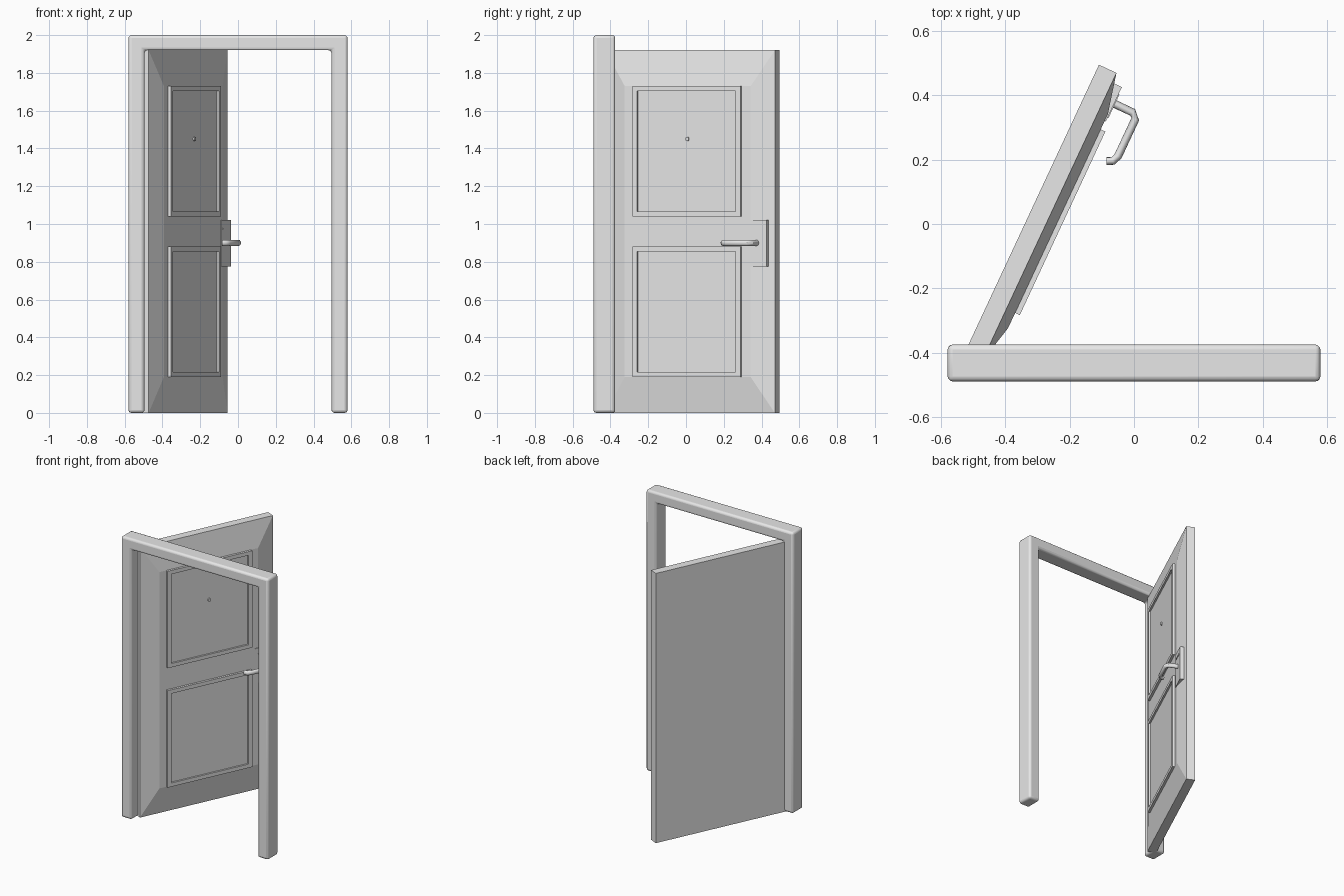
import bpy, bmesh, math
from mathutils import Matrix, Vector

if "Cube" in bpy.data.objects:
    bpy.data.objects.remove(bpy.data.objects["Cube"])

grey = bpy.data.materials.new("light_grey")
grey.diffuse_color = (0.8, 0.8, 0.8, 1)
grey.use_nodes = True
grey.node_tree.nodes["Principled BSDF"].inputs["Base Color"].default_value = grey.diffuse_color

# Door leaf space: x along the leaf from the hinge, -y out of its panelled face
WIDTH, HEIGHT, THICK, RAISE = 0.99, 1.92, 0.06, 0.03
LEAF = Matrix.Translation((-0.473, -0.427, 0)) @ Matrix.Rotation(math.radians(65), 4, 'Z')


def finish(name, bm, matrix=LEAF, smooth=False):
    bmesh.ops.recalc_face_normals(bm, faces=bm.faces)
    mesh = bpy.data.meshes.new(name)
    bm.to_mesh(mesh)
    bm.free()
    mesh.materials.append(grey)
    ob = bpy.data.objects.new(name, mesh)
    bpy.context.collection.objects.link(ob)
    ob.matrix_world = matrix
    if smooth:
        smooth_object(ob)
    return ob


def smooth_object(ob):
    bpy.ops.object.select_all(action='DESELECT')
    ob.select_set(True)
    bpy.context.view_layer.objects.active = ob
    bpy.ops.object.shade_smooth_by_angle(angle=math.radians(40))


def box(x0, x1, y0, y1, z0, z1):
    bm = bmesh.new()
    size = Matrix.Diagonal((x1 - x0, y1 - y0, z1 - z0, 1))
    centre = Matrix.Translation(((x0 + x1) / 2, (y0 + y1) / 2, (z0 + z1) / 2))
    bmesh.ops.create_cube(bm, size=1, matrix=centre @ size)
    return bm


def front_face(bm):
    return min(bm.faces, key=lambda f: f.calc_center_median().y)


# Door frame: one U-shaped outline with rounded edges
bm = bmesh.new()
outline = [(-0.58, 0), (-0.58, 2), (0.58, 2), (0.58, 0),
           (0.495, 0), (0.495, 1.92), (-0.495, 1.92), (-0.495, 0)]
front = [bm.verts.new((x, -0.49, z)) for x, z in outline]
back = [bm.verts.new((x, -0.375, z)) for x, z in outline]
for i in range(8):
    j = (i + 1) % 8
    bm.faces.new((front[i], front[j], back[j], back[i]))
for ring in (front, back):
    for a, b, c, d in ((0, 1, 6, 7), (1, 2, 5, 6), (2, 3, 4, 5)):
        bm.faces.new([ring[k] for k in (a, b, c, d)])
frame = finish("door_frame", bm, Matrix())
bevel = frame.modifiers.new("rounding", 'BEVEL')
bevel.width, bevel.segments = 0.016, 3
smooth_object(frame)

# Door leaf: slab whose front slopes up to a raised field
bm = box(0, WIDTH, 0, THICK, 0, HEIGHT)
face = front_face(bm)
bmesh.ops.inset_region(bm, faces=[face], thickness=0.18)
for v in face.verts:
    v.co.y = -RAISE
    v.co.z = 0.19 if v.co.z < 1 else 1.73
finish("door_leaf", bm)

# Two raised mouldings, each with a sunken panel
for name, z0, z1 in (("lower_panel", 0.19, 0.88), ("upper_panel", 1.04, 1.73)):
    bm = box(0.18, 0.81, -RAISE - 0.016, -RAISE + 0.01, z0, z1)
    face = front_face(bm)
    bmesh.ops.inset_region(bm, faces=[face], thickness=0.038)
    rim = bmesh.ops.extrude_face_region(bm, geom=[face])
    for v in [g for g in rim["geom"] if isinstance(g, bmesh.types.BMVert)]:
        v.co.y += 0.012
    bmesh.ops.delete(bm, geom=[face], context='FACES')
    finish(name, bm)

# Peephole
bm = bmesh.new()
bmesh.ops.create_cone(bm, cap_ends=True, segments=16, radius1=0.011, radius2=0.011, depth=0.012,
                      matrix=Matrix.Translation((0.495, -0.036, 1.45)) @ Matrix.Rotation(math.pi / 2, 4, 'X'))
finish("peephole", bm, smooth=True)

# Lock plate with a key slot plate
finish("lock_plate", box(0.839, 0.957, -0.034, 0.01, 0.775, 1.02))
finish("key_slot", box(0.852, 0.932, -0.037, -0.03, 0.97, 0.98))

# Lever handle: tube swept along a bent path, slightly taller than deep
path = [(0.9, -0.02), (0.9, -0.098), (0.884, -0.114), (0.757, -0.114), (0.737, -0.106), (0.728, -0.088)]
rings = []
bm = bmesh.new()
for i, p in enumerate(path):
    here = Vector((*p, 0.9))
    prev = Vector((*path[max(i - 1, 0)], 0.9))
    nxt = Vector((*path[min(i + 1, len(path) - 1)], 0.9))
    side = (nxt - prev).normalized().cross(Vector((0, 0, 1)))
    rings.append([bm.verts.new(here + side * 0.0125 * math.cos(t * math.tau / 12)
                               + Vector((0, 0, 0.016 * math.sin(t * math.tau / 12)))) for t in range(12)])
for a, b in zip(rings, rings[1:]):
    for t in range(12):
        u = (t + 1) % 12
        bm.faces.new((a[t], a[u], b[u], b[t]))
bm.faces.new(rings[0])
bm.faces.new(rings[-1])
finish("lever_handle", bm, smooth=True)
